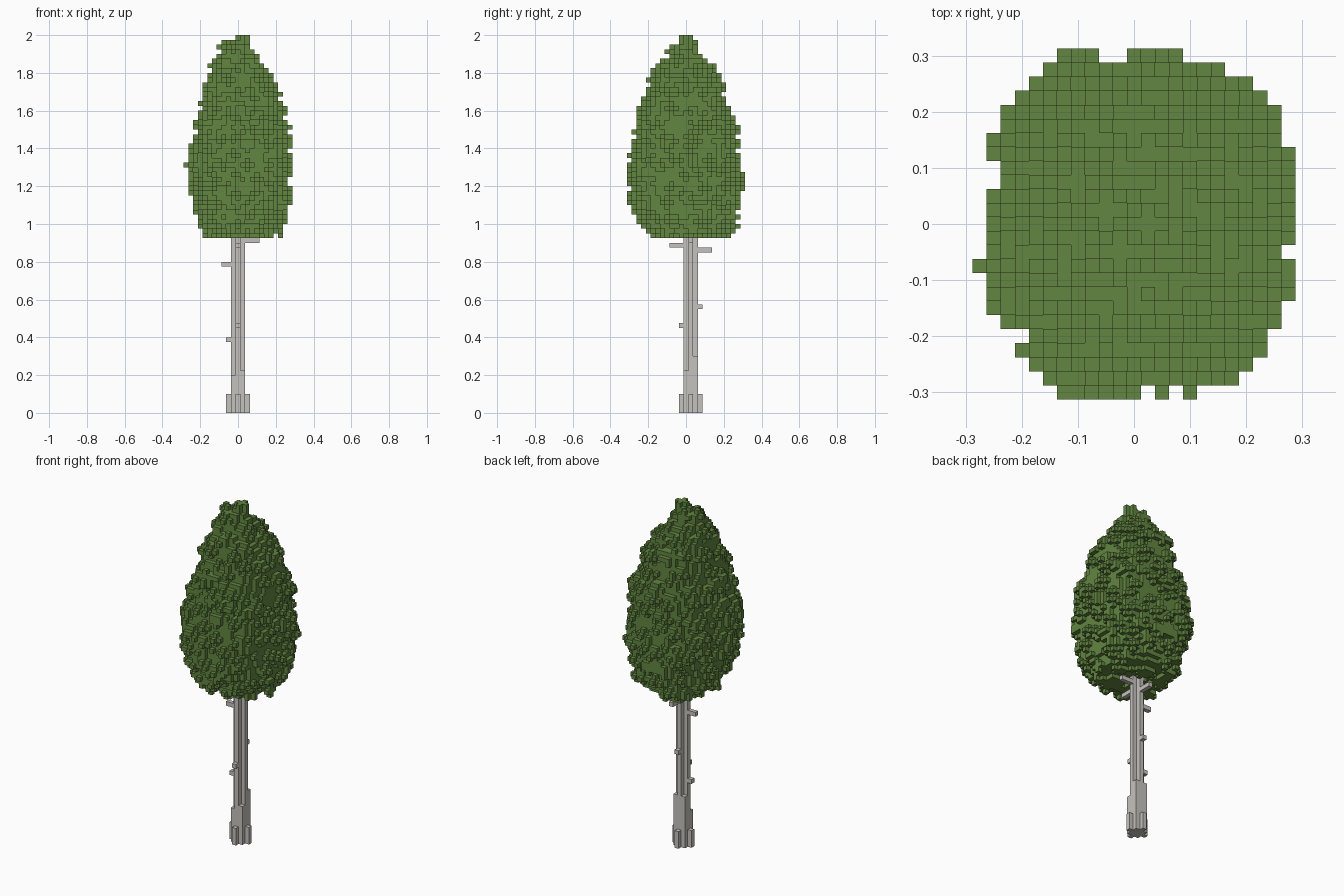
import bpy, bmesh, random

random.seed(11)
UNIT = 0.025          # edge of one cube
AXIS = (11, 12)       # cell column on the model's centre line
SIDES = [(1, 0, 0), (-1, 0, 0), (0, 1, 0), (0, -1, 0), (0, 0, 1), (0, 0, -1)]

cube = bpy.data.objects.get("Cube")
if cube:
    bpy.data.objects.remove(cube, do_unlink=True)


def make_material(name, color):
    mat = bpy.data.materials.new(name)
    mat.use_nodes = True
    mat.diffuse_color = color
    node = mat.node_tree.nodes["Principled BSDF"]
    node.inputs["Base Color"].default_value = color
    node.inputs["Roughness"].default_value = 0.9
    return mat


def add(cell, step):
    return tuple(a + b for a, b in zip(cell, step))


def block(xs, ys, zs):
    """All cells in a box, ends included."""
    return {(x, y, z) for x in range(xs[0], xs[1] + 1)
            for y in range(ys[0], ys[1] + 1) for z in range(zs[0], zs[1] + 1)}


def build(name, cells, mat):
    """Skin a set of cells with their exposed square faces."""
    bm = bmesh.new()
    corners = {}

    def corner(p):
        if p not in corners:
            corners[p] = bm.verts.new(((p[0] - AXIS[0] - 0.5) * UNIT,
                                       (p[1] - AXIS[1] - 0.5) * UNIT, p[2] * UNIT))
        return corners[p]

    for cell in sorted(cells):
        for side in SIDES:
            if add(cell, side) in cells:
                continue
            axis = [abs(s) for s in side].index(1)
            u, v = (axis + 1) % 3, (axis + 2) % 3
            quad = []
            for du, dv in ((0, 0), (1, 0), (1, 1), (0, 1)):
                p = list(cell)
                p[axis] += side[axis] > 0
                p[u] += du
                p[v] += dv
                quad.append(corner(tuple(p)))
            bm.faces.new(quad if side[axis] > 0 else quad[::-1])
    mesh = bpy.data.meshes.new(name)
    bm.to_mesh(mesh)
    bm.free()
    mesh.materials.append(mat)
    obj = bpy.data.objects.new(name, mesh)
    bpy.context.collection.objects.link(obj)


bark = make_material("pale_bark", (0.56, 0.545, 0.51, 1))
leaf = make_material("leaf_green", (0.122, 0.237, 0.052, 1))

# Trunk: square at the foot, each corner stopping at its own height
trunk = block((10, 12), (13, 13), (0, 39)) | block((11, 11), (12, 14), (0, 39))
for x, y, top in ((10, 12, 7), (12, 12, 8), (12, 14, 11), (10, 14, 11)):
    trunk |= block((x, x), (y, y), (0, top))
# Root flares and twigs: direction, first level, last level, length
STUBS = [(s, 0, 3, 1) for s in SIDES[:4]]
STUBS += [(SIDES[0], 36, 36, 3), (SIDES[1], 31, 31, 2), (SIDES[1], 15, 15, 1),
          (SIDES[2], 34, 34, 3), (SIDES[2], 22, 22, 1),
          (SIDES[3], 35, 35, 3), (SIDES[3], 18, 18, 1)]
for side, low, high, length in STUBS:
    for step in range(2, 2 + length):
        for z in range(low, high + 1):
            trunk.add((11 + side[0] * step, 13 + side[1] * step, z))
build("trunk_and_twigs", trunk, bark)

# Crown outline: level, then reach to -x, +x, -y, +y in cells
OUTLINE = [(37, 8.3, 9.3, 7.8, 9.2), (39, 8.3, 10.2, 9.3, 11.2), (42, 9.3, 10.8, 11.6, 11.3),
           (48, 10.3, 11.4, 12.3, 12.3), (54, 10.3, 11.4, 12.3, 11.3),
           (60, 9.3, 11.2, 10.8, 11.2), (64, 8.3, 10.3, 10.2, 9.5),
           (68, 7.4, 9.3, 8.5, 8.4), (71, 7.3, 7, 8.2, 7.5),
           (74, 5.2, 4.6, 5.5, 5.3), (77, 4.3, 2.5, 3.7, 2.8), (79, 1, 2.3, 1.6, 1.4)]


def reach(z):
    for a, b in zip(OUTLINE, OUTLINE[1:]):
        if z <= b[0]:
            t = (z - a[0]) / (b[0] - a[0])
            return [p + (q - p) * t for p, q in zip(a[1:], b[1:])]


def inside(cell, inset):
    """Squarish oval section, rounder towards the bottom of the crown."""
    x, y, z = cell
    if not 37 <= z <= 79:
        return False
    r = reach(z)
    power = min(2.3 + (z - 37) * 0.1, 3.2)
    dx, dy = x - AXIS[0], y - AXIS[1]
    rx = max(r[dx > 0] - inset, 0.6)
    ry = max(r[2 + (dy > 0)] - inset, 0.6)
    return (abs(dx) / rx) ** power + (abs(dy) / ry) ** power <= 1


def cluster(centre):
    return {centre} | {add(centre, s) for s in SIDES}


# Crown: solid core covered in plus-shaped leaf clusters
space = block((0, 22), (0, 24), (37, 79))
core = {c for c in space if c[2] > 37 and inside(c, 1.6)}
shell = [c for c in sorted(core) if any(add(c, s) not in core for s in SIDES)]
crown = set(core)
for c in shell:
    if random.random() < 0.22:
        outward = [add(c, s) for s in SIDES if add(c, s) not in core]
        spot = random.choice(outward) if random.random() < 0.6 else c
        crown |= {p for p in cluster(spot) if inside(p, -0.15)}
# Outermost sprigs and the tip
for sprig in ((1, 9, 52), (2, 9, 47), (2, 13, 46), (21, 12, 50), (21, 9, 57),
              (21, 16, 44), (11, 23, 48), (13, 23, 49), (8, 23, 50), (6, 23, 47),
              (10, 1, 50), (7, 1, 52), (13, 1, 44), (15, 1, 49), (12, 22, 60),
              (8, 12, 77), (9, 12, 76), (12, 12, 78), (12, 12, 79)):
    crown |= cluster(sprig) & space
build("leafy_crown", crown, leaf)
